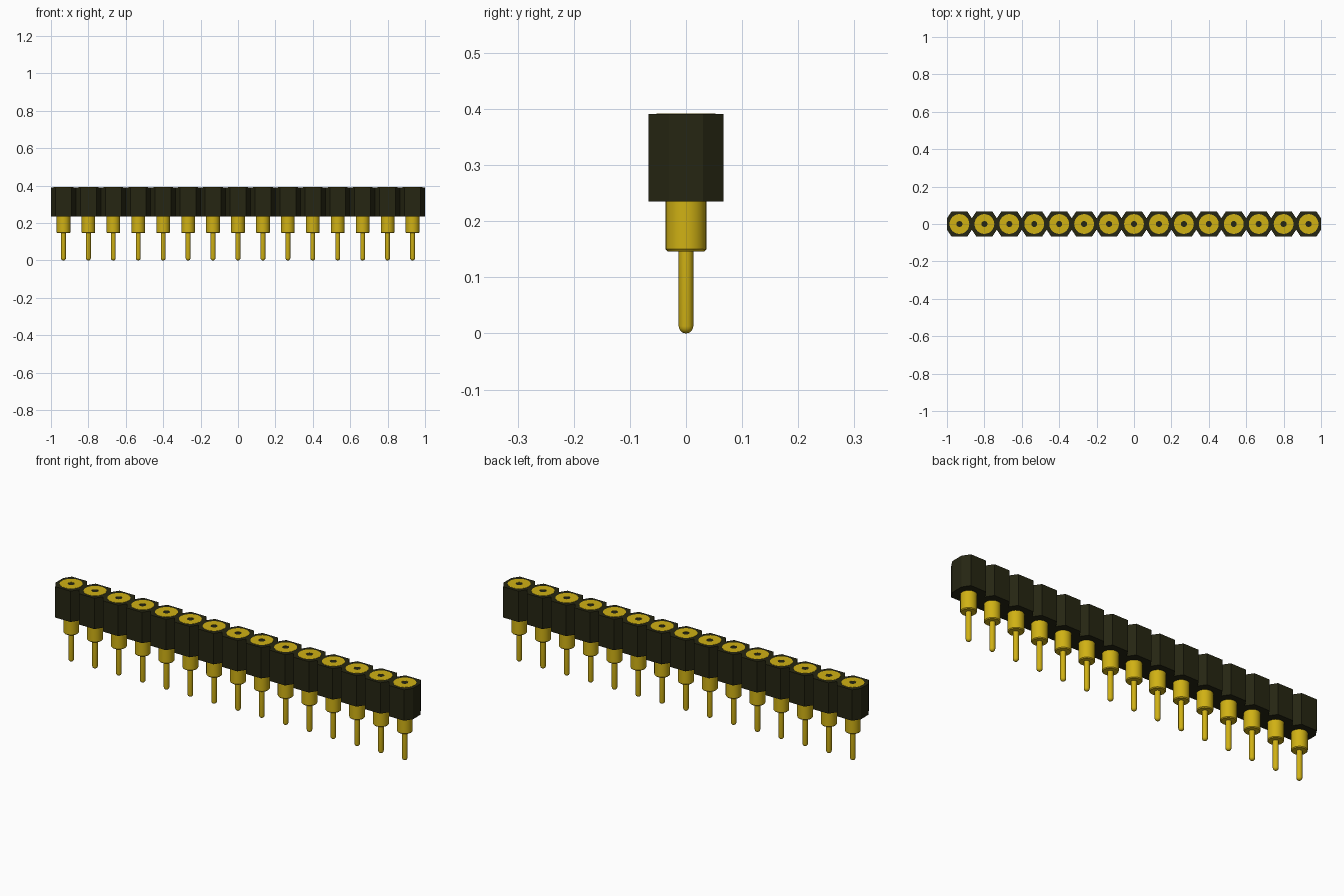
import bpy, bmesh, math

cube = bpy.data.objects.get("Cube")
if cube:
    bpy.data.objects.remove(cube)

COUNT = 15
PITCH = 2 / COUNT
HALF = PITCH / 2
Z_BASE, Z_TOP = 0.235, 0.391


def material(name, rgb, rough):
    m = bpy.data.materials.new(name)
    m.use_nodes = True
    m.diffuse_color = (*rgb, 1)
    bsdf = m.node_tree.nodes["Principled BSDF"]
    bsdf.inputs["Base Color"].default_value = (*rgb, 1)
    bsdf.inputs["Roughness"].default_value = rough
    return m


black = material("black plastic", (0.019, 0.019, 0.006), 0.6)
gold = material("gold metal", (0.63, 0.44, 0.007), 0.5)


def finish(bm, name, mat):
    bmesh.ops.remove_doubles(bm, verts=bm.verts, dist=1e-5)
    bmesh.ops.recalc_face_normals(bm, faces=bm.faces)
    mesh = bpy.data.meshes.new(name)
    bm.to_mesh(mesh)
    bm.free()
    mesh.materials.append(mat)
    return mesh


def prism(name, outline, z0, z1, mat):
    bm = bmesh.new()
    face = bm.faces.new([bm.verts.new((x, y, z0)) for x, y in outline])
    top = bmesh.ops.extrude_face_region(bm, geom=[face], use_keep_orig=True)["geom"]
    bmesh.ops.translate(bm, vec=(0, 0, z1 - z0),
                        verts=[v for v in top if isinstance(v, bmesh.types.BMVert)])
    return finish(bm, name, mat)


def lathe(name, profile, mat, steps=24):
    bm = bmesh.new()
    verts = [bm.verts.new((r, 0, z)) for r, z in profile]
    edges = [bm.edges.new(pair) for pair in zip(verts, verts[1:])]
    bmesh.ops.spin(bm, geom=verts + edges, cent=(0, 0, 0), axis=(0, 0, 1),
                   angle=math.tau, steps=steps)
    return finish(bm, name, mat)


# Housing cell: a square block with chamfered vertical corners
CX, CY = 0.024, 0.036
outline = [(-HALF + CX, -HALF), (HALF - CX, -HALF), (HALF, -HALF + CY), (HALF, HALF - CY),
           (HALF - CX, HALF), (-HALF + CX, HALF), (-HALF, HALF - CY), (-HALF, -HALF + CY)]
housing = prism("housing_cell", outline, Z_BASE, Z_TOP, black)

# Turned contact: round tip, thin tail, collar, flush rim and a blind socket
R = 0.013
tip = [(R * math.sin(a), R - R * math.cos(a))
       for a in (math.radians(d) for d in range(0, 91, 18))]
profile = tip + [(R, 0.146), (0.033, 0.146), (0.0365, 0.150), (0.0365, 0.375),
                 (0.053, 0.375), (0.053, Z_TOP + 0.001), (0.016, Z_TOP + 0.001),
                 (0.016, 0.27), (0, 0.27)]
contact = lathe("contact_pin", profile, gold)

# Repeat cell and contact along the strip
for i in range(COUNT):
    x = (i - (COUNT - 1) / 2) * PITCH
    for mesh in (housing, contact):
        ob = bpy.data.objects.new(f"{mesh.name}_{i + 1}", mesh)
        ob.location.x = x
        bpy.context.collection.objects.link(ob)
        if i == 0 and mesh is contact:
            # The mesh is shared, so shading one contact shades them all
            bpy.ops.object.select_all(action="DESELECT")
            ob.select_set(True)
            bpy.context.view_layer.objects.active = ob
            bpy.ops.object.shade_smooth_by_angle(angle=math.radians(35))
